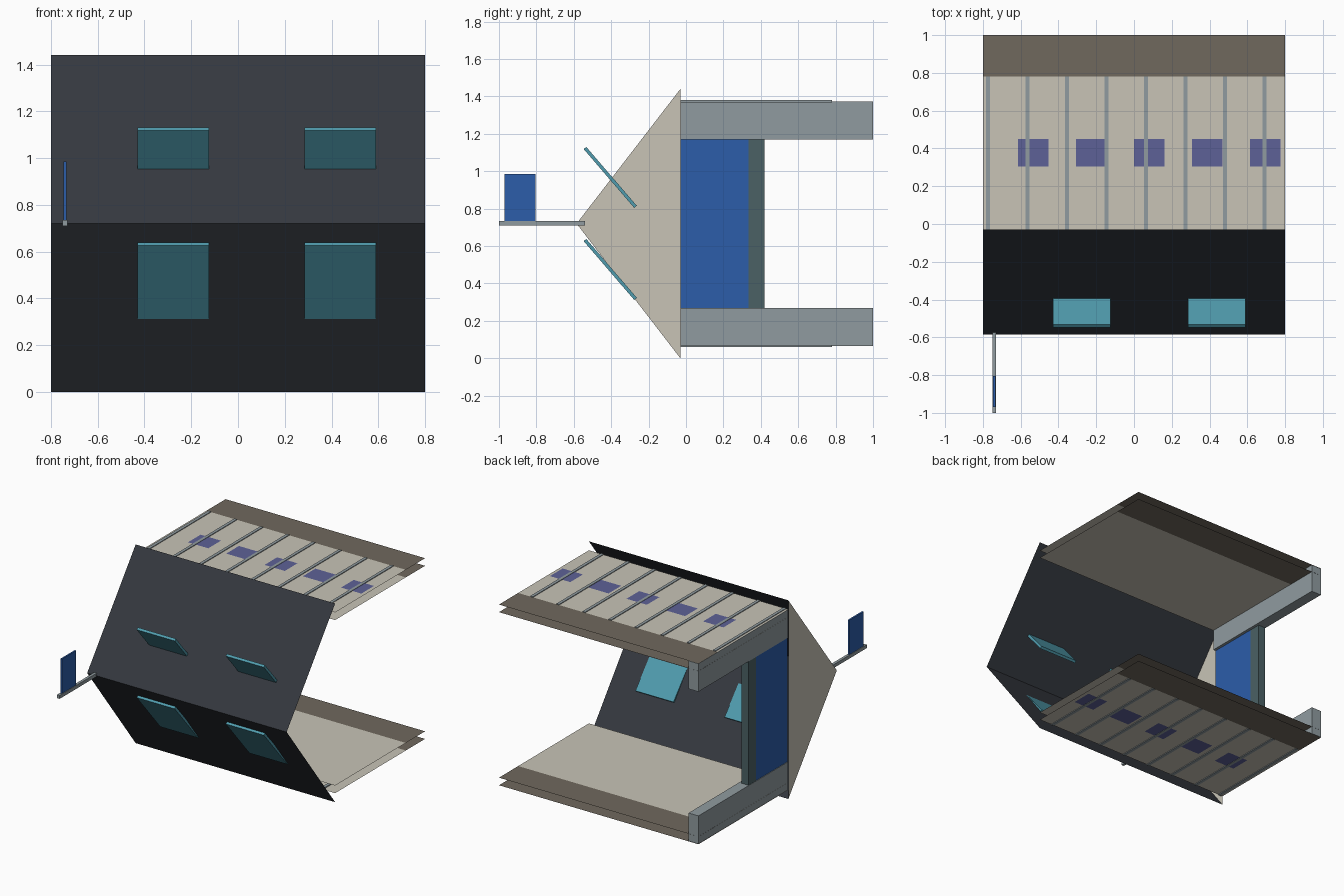
import bpy, math

if "Cube" in bpy.data.objects:
    bpy.data.objects.remove(bpy.data.objects["Cube"])

H = 1.44  # total height, the building mirrors about H / 2


def material(name, r, g, b):
    m = bpy.data.materials.new(name)
    m.diffuse_color = (r, g, b, 1)
    m.use_nodes = True
    m.node_tree.nodes["Principled BSDF"].inputs["Base Color"].default_value = m.diffuse_color
    return m


SLATE_TOP = material("slate", 0.035, 0.04, 0.05)
CREAM = material("cream", 0.58, 0.55, 0.47)
BROWN = material("taupe", 0.16, 0.14, 0.11)
GREY = material("steel", 0.28, 0.33, 0.35)
BLUE = material("blue", 0.025, 0.11, 0.4)
TEAL = material("teal", 0.08, 0.33, 0.42)
POST = material("dark_teal", 0.07, 0.12, 0.13)
PURPLE = material("purple", 0.11, 0.12, 0.31)


def mesh(name, verts, faces, mat):
    me = bpy.data.meshes.new(name)
    me.from_pydata(verts, [], faces)
    ob = bpy.data.objects.new(name, me)
    bpy.context.collection.objects.link(ob)
    me.materials.append(mat)
    return ob


def box(name, x, y, z, mat, tilt=0):
    bpy.ops.mesh.primitive_cube_add(
        size=1, location=(sum(x) / 2, sum(y) / 2, sum(z) / 2), rotation=(tilt, 0, 0))
    ob = bpy.context.object
    ob.name = name
    ob.scale = (x[1] - x[0], y[1] - y[0], z[1] - z[0])
    ob.data.materials.append(mat)
    return ob


def sheet(name, x, y, z, mat):
    return mesh(name, [(x[0], y[0], z), (x[1], y[0], z), (x[1], y[1], z), (x[0], y[1], z)],
                [(0, 1, 2, 3)], mat)


# Folded outer shell and its single gable end
profile = [(-0.03, H), (-0.585, H / 2), (-0.03, 0)]
mesh("folded_shell", [(x, y, z) for x in (-0.8, 0.8) for y, z in profile],
     [(0, 1, 4, 3), (1, 2, 5, 4)], SLATE_TOP)
mesh("gable_end", [(-0.8, y, z) for y, z in profile], [(0, 1, 2)], CREAM)

# Upper and lower decks, mirrored about mid height
for level, f in (("upper", lambda z: z), ("lower", lambda z: H - z)):
    # Open double skins with a taupe rear edge
    for skin, z in (("outer", 1.375), ("inner", 1.32)):
        sheet(f"{level}_{skin}_deck", (-0.8, 0.8), (-0.03, 0.78), f(z), CREAM)
        sheet(f"{level}_{skin}_edge", (-0.8, 0.8), (0.78, 1.0), f(z), BROWN)
    # Side beam
    box(f"{level}_side_beam", (-0.799, -0.72), (-0.03, 0.999),
        sorted((f(1.17), f(1.373))), GREY)
    # Battens and coloured panels on the outer skin
    for i in range(8):
        x = -0.773 + 0.2092 * i
        box(f"{level}_batten", (x - 0.011, x + 0.011), (-0.03, 0.78),
            sorted((f(1.368), f(1.38))), GREY)
    for i in range(5):
        x = -0.615 + 0.307 * i
        sheet(f"{level}_panel", (x, x + 0.163), (0.305, 0.45), f(1.3775), PURPLE)

# Four tilted window panes
slope = -math.atan2(0.32, 0.275)
length = math.hypot(0.27, 0.315)
for zc in (0.967, 0.475):
    for x in (-0.43, 0.285):
        box("window_pane", (x, x + 0.305), (-0.405 - length / 2, -0.405 + length / 2),
            (zc - 0.009, zc + 0.009), TEAL, slope)

# Door and post between the side beams
box("door", (-0.795, -0.74), (-0.03, 0.335), (0.27, 1.17), BLUE)
box("door_post", (-0.797, -0.74), (0.335, 0.42), (0.27, 1.17), POST)

# Flag on its pole
box("flag_pole", (-0.75, -0.73), (-1.0, -0.54), (0.71, 0.735), GREY)
box("flag", (-0.746, -0.734), (-0.97, -0.805), (0.735, 0.985), BLUE)
